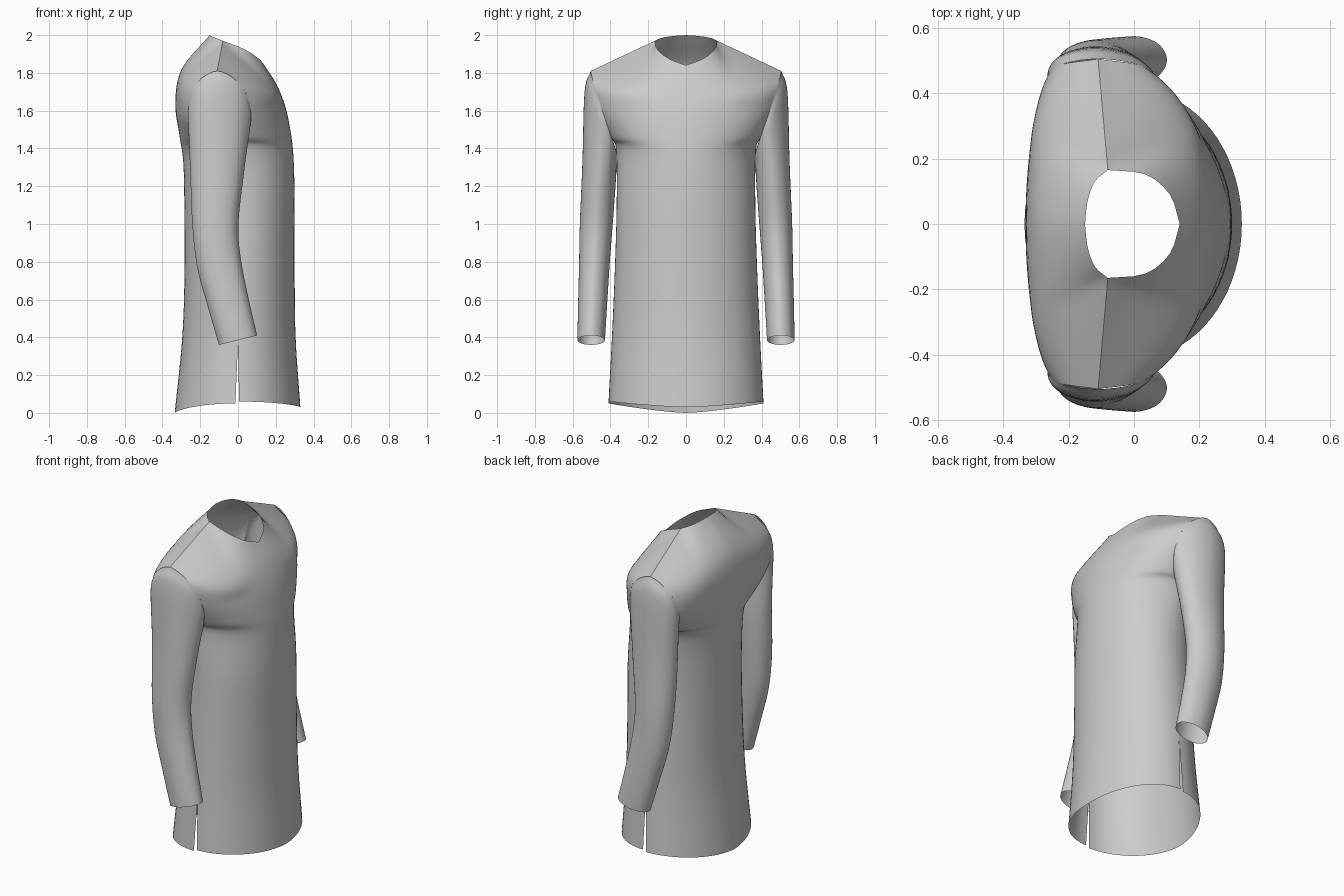
import bpy, bmesh
from math import sin, cos, pi, radians
from mathutils import Vector as V

if "Cube" in bpy.data.objects:
    bpy.data.objects.remove(bpy.data.objects["Cube"])


def spline(pts, n, closed=False):
    """Catmull-Rom curve through pts, n steps per span."""
    pts = [V(p) for p in pts]
    if closed:
        ext = [pts[-1]] + pts + pts[:2]
    else:
        ext = [2 * pts[0] - pts[1]] + pts + [2 * pts[-1] - pts[-2]]
    out = []
    for a, b, c, d in zip(ext, ext[1:], ext[2:], ext[3:]):
        for i in range(n):
            t = i / n
            out.append(0.5 * (2 * b + (c - a) * t + (2 * a - 5 * b + 4 * c - d) * t**2
                              + (3 * b - a - 3 * c + d) * t**3))
    return out if closed else out + [pts[-1]]


def loft(bm, rows, n, closed=False):
    """Skin control rows with smooth columns, n steps between rows."""
    cols = [[bm.verts.new(p) for p in spline(c, n)] for c in zip(*rows)]
    pairs = list(zip(cols, cols[1:])) + ([(cols[-1], cols[0])] if closed else [])
    for a, b in pairs:
        for i in range(len(a) - 1):
            bm.faces.new((a[i], b[i], b[i + 1], a[i + 1]))


def finish(bm, name):
    bmesh.ops.remove_doubles(bm, verts=bm.verts, dist=0.0004)
    # mirror the +y half to -y
    geo = bm.verts[:] + bm.edges[:] + bm.faces[:]
    dup = bmesh.ops.duplicate(bm, geom=geo)["geom"]
    for v in dup:
        if isinstance(v, bmesh.types.BMVert):
            v.co.y = -v.co.y
    bmesh.ops.remove_doubles(bm, verts=bm.verts, dist=0.0004)
    bmesh.ops.recalc_face_normals(bm, faces=bm.faces)
    me = bpy.data.meshes.new(name)
    bm.to_mesh(me)
    bm.free()
    ob = bpy.data.objects.new(name, me)
    bpy.context.collection.objects.link(ob)
    bpy.ops.object.select_all(action='DESELECT')
    ob.select_set(True)
    bpy.context.view_layer.objects.active = ob
    bpy.ops.object.shade_smooth_by_angle(angle=radians(40))


NU = 18
# armhole loop: shoulder tip, front, underarm, back
ARM = [(-.11, .505, 1.81), (.02, .485, 1.73), (.068, .44, 1.59), (.04, .395, 1.46),
       (-.04, .37, 1.39), (-.19, .39, 1.45), (-.262, .44, 1.58), (-.23, .485, 1.73)]
NECK = (-.08, .165, 1.97)


def row(x, z, turn, side):
    """Arc from the centre line to a point on the side edge."""
    out, T = [], radians(turn)
    for i in range(NU + 1):
        a = T * i / NU
        s, c = sin(a) / sin(T), (cos(a) - cos(T)) / (1 - cos(T))
        out.append(V((side[0] + (x - side[0]) * c, side[1] * s,
                      z + (side[2] - z) * s**1.4)))
    return out


def top_row(neck):
    """Neckline followed by the straight shoulder seam."""
    a, b, h = V(NECK), V(ARM[0]), NU // 2
    return spline(neck, h // 3) + [a.lerp(b, i / h) for i in range(1, h + 1)]


# side seam from slit top to waist, shared by both panels
SEAM = [(0, .392, .4), (.004, .377, .75), (.01, .367, 1.1)]

body = bmesh.new()
# front panel: centre x, centre z, arc, side point
front = [(.33, .03, 90, (.006, .41, .06)), (.305, .4, 90, SEAM[0]),
         (.3, .75, 90, SEAM[1]), (.3, 1.1, 90, SEAM[2]), (.295, 1.33, 88, ARM[4]),
         (.283, 1.46, 80, ARM[3]), (.254, 1.61, 70, ARM[2]), (.206, 1.735, 60, ARM[1])]
loft(body, [row(*r) for r in front]
     + [top_row([(.14, 0, 1.84), (.11, .09, 1.875), (.035, .152, 1.925), NECK])], 6)
# back panel
back = [(-.335, 0, 90, (-.014, .41, .05)), (-.295, .4, 90, SEAM[0]),
        (-.283, .75, 90, SEAM[1]), (-.284, 1.1, 90, SEAM[2]), (-.29, 1.33, 88, ARM[4]),
        (-.31, 1.47, 80, ARM[5]), (-.332, 1.64, 70, ARM[6]), (-.298, 1.82, 60, ARM[7])]
loft(body, [row(*r) for r in back]
     + [top_row([(-.15, 0, 2), (-.142, .07, 1.995), (-.12, .13, 1.985), NECK])], 6)
finish(body, "shirt_body")

# sleeves: centre, front axis, outer axis
sleeve = bmesh.new()
rings = [ARM]
for c, ex, ey in [((-.1, .452, 1.53), (.163, 0, 0), (-.02, .085, .17)),
                  ((-.11, .46, 1.28), (.143, 0, 0), (0, .088, .06)),
                  ((-.12, .475, 1.0), (.122, 0, 0), (0, .087, 0)),
                  ((-.1, .485, .79), (.116, 0, .02), (0, .081, 0)),
                  ((-.052, .494, .585), (.107, 0, .025), (0, .077, 0)),
                  ((0, .502, .385), (.101, 0, .025), (0, .073, 0))]:
    rings.append([V(c) + V(ex) * sin(k * pi / 4) + V(ey) * cos(k * pi / 4)
                  for k in range(8)])
loft(sleeve, [spline(r, 5, True) for r in rings], 6, True)
finish(sleeve, "sleeves")
